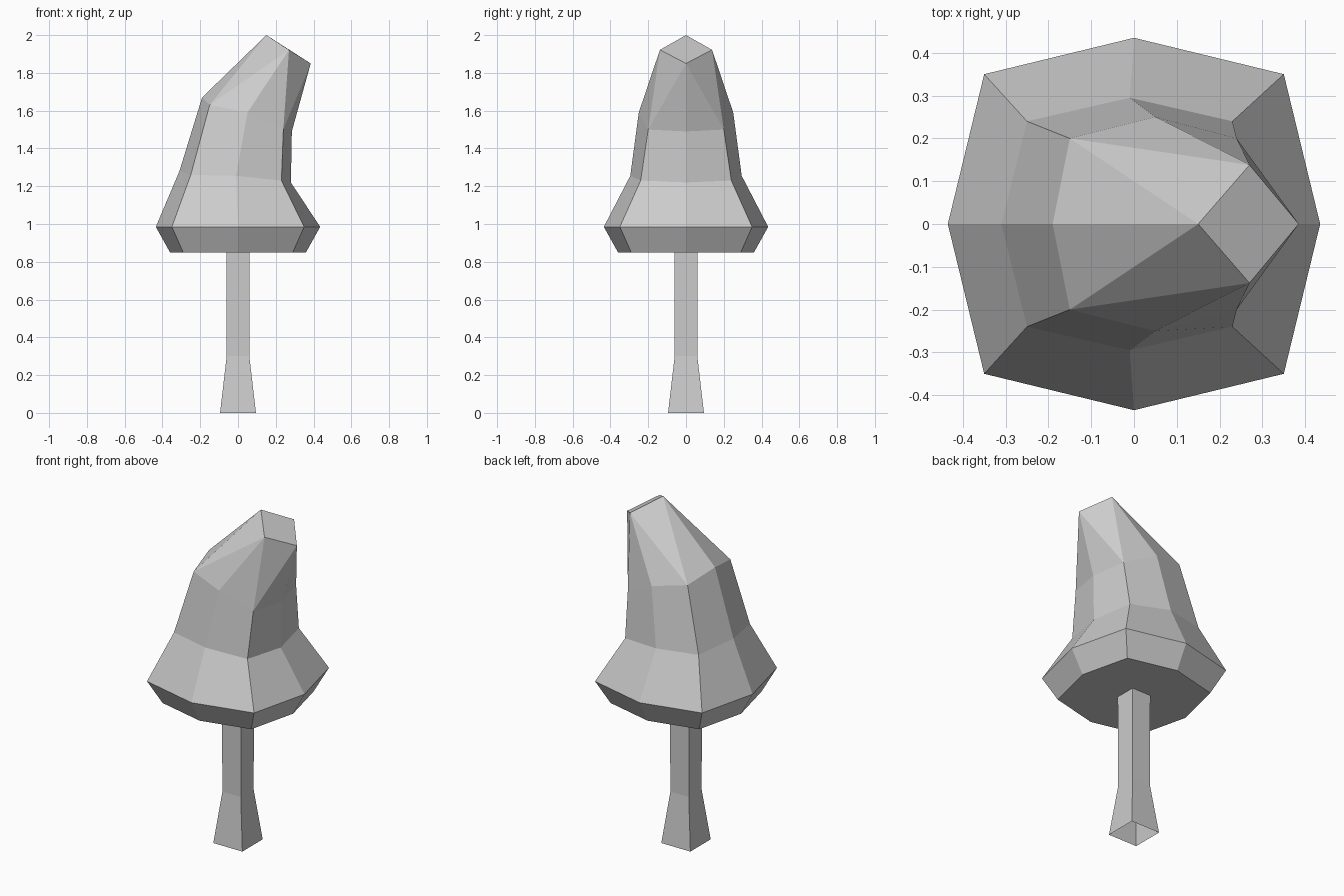
import bpy, bmesh

if "Cube" in bpy.data.objects:
    bpy.data.objects.remove(bpy.data.objects["Cube"])


def finish(bm, name):
    bmesh.ops.recalc_face_normals(bm, faces=bm.faces)
    mesh = bpy.data.meshes.new(name)
    bm.to_mesh(mesh)
    bm.free()
    obj = bpy.data.objects.new(name, mesh)
    bpy.context.collection.objects.link(obj)
    return obj


def ring(bm, half):
    """Closed loop from a half outline (left to right), mirrored across y = 0."""
    pts = half + [(x, -y, z) for x, y, z in reversed(half[1:-1])]
    return [bm.verts.new(p) for p in pts]


def bridge(bm, a, b):
    """Join two loops of equal length; repeated vertices collapse to triangles."""
    n = len(a)
    for i in range(n):
        j = (i + 1) % n
        bm.faces.new(list(dict.fromkeys([a[i], a[j], b[j], b[i]])))


def rim(axis, diag, z):
    return [(-axis, 0, z), (-diag, diag, z), (0, axis, z), (diag, diag, z), (axis, 0, z)]


# Foliage: eight-sided leaning crown ending in a slanted four-sided tip
bm = bmesh.new()
halves = [
    rim(0.36, 0.29, 0.85),
    rim(0.435, 0.35, 0.985),
    [(-0.31, 0, 1.28), (-0.25, 0.24, 1.26), (-0.01, 0.295, 1.255), (0.23, 0.24, 1.23), (0.28, 0, 1.22)],
    [(-0.19, 0, 1.67), (-0.15, 0.20, 1.63), (0.05, 0.25, 1.59), (0.24, 0.20, 1.50), (0.285, 0, 1.49)],
]
loops = [ring(bm, h) for h in halves]
for a, b in zip(loops, loops[1:]):
    bridge(bm, a, b)
bm.faces.new(loops[0])

tip = ring(bm, [(0.15, 0, 2.0), (0.27, 0.138, 1.922), (0.385, 0, 1.85)])
bm.faces.new(tip)
top = loops[-1]
for i in range(4):
    s, e = tip[i], tip[(i + 1) % 4]
    a, d, c = top[2 * i], top[2 * i + 1], top[(2 * i + 2) % 8]
    for tri in ((a, d, s), (d, e, s), (d, c, e)):
        # the sides meet the tip's side corners at the middle of the crown
        bm.faces.new(tri)
finish(bm, "foliage")

# Trunk: square post with a flared, open foot
bm = bmesh.new()
sections = [(0.095, 0.0), (0.06, 0.3), (0.062, 0.86)]
loops = [[bm.verts.new((sx * r, sy * r, z)) for sx, sy in ((-1, -1), (1, -1), (1, 1), (-1, 1))]
         for r, z in sections]
for a, b in zip(loops, loops[1:]):
    bridge(bm, a, b)
bm.faces.ensure_lookup_table()
finish(bm, "trunk")
